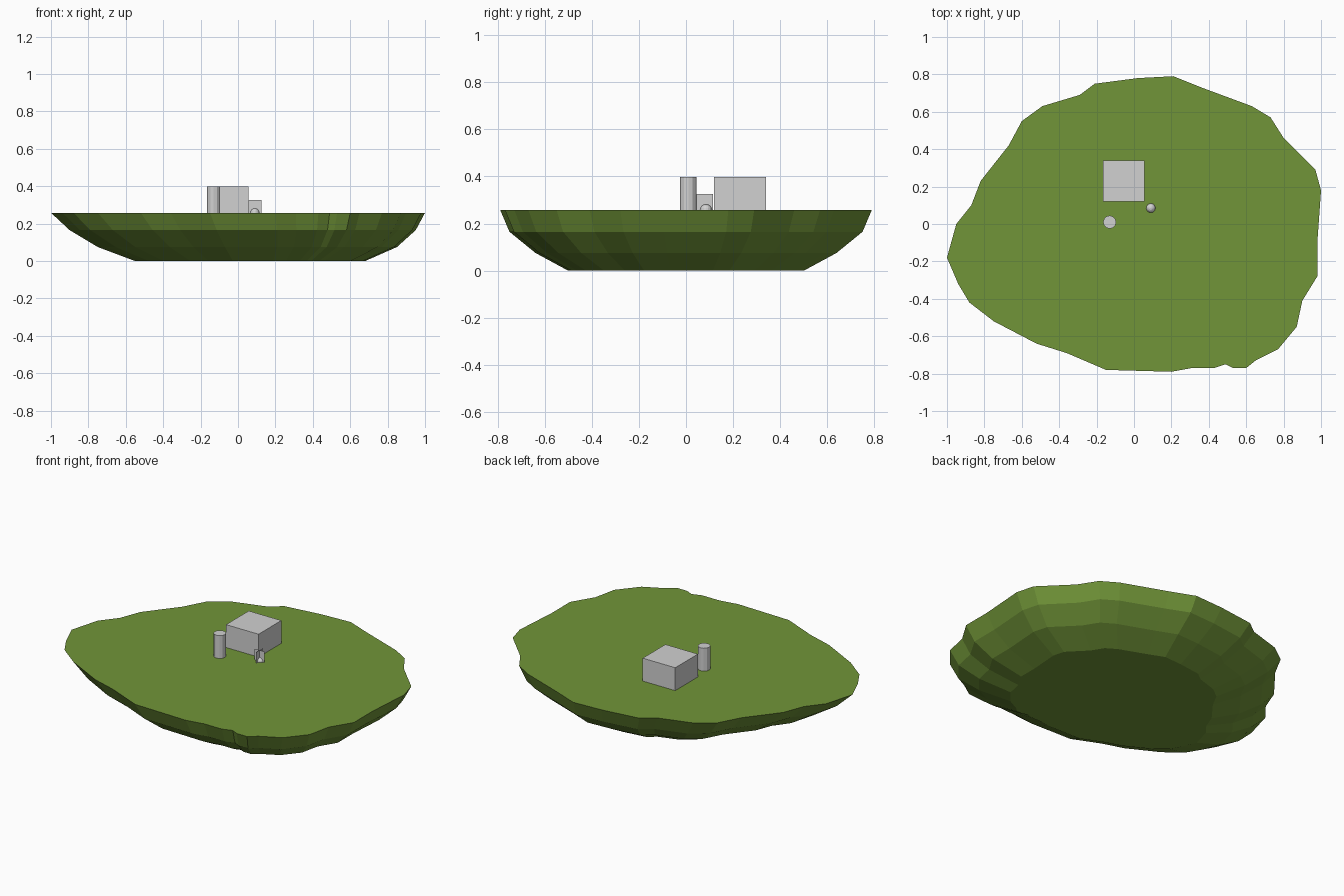
import bpy, bmesh, math

if "Cube" in bpy.data.objects:
    bpy.data.objects.remove(bpy.data.objects["Cube"])


def material(name, rgb):
    m = bpy.data.materials.new(name)
    m.diffuse_color = (*rgb, 1)
    m.use_nodes = True
    m.node_tree.nodes["Principled BSDF"].inputs["Base Color"].default_value = m.diffuse_color
    return m


GREEN = material("grass green", (0.165, 0.30, 0.040))
GREY = material("light grey", (0.64, 0.64, 0.64))
TOP = 0.258


def finish(bm, name, mat):
    me = bpy.data.meshes.new(name)
    bm.to_mesh(me)
    bm.free()
    me.materials.append(mat)
    ob = bpy.data.objects.new(name, me)
    bpy.context.collection.objects.link(ob)
    return ob


# Island: one irregular rim outline, shrunk towards a flat base
rim = [(1.0, .18), (.97, .29), (.80, .46), (.73, .57), (.63, .63), (.36, .73),
       (.21, .79), (.02, .78), (-.21, .75), (-.29, .69), (-.49, .63), (-.60, .55),
       (-.67, .42), (-.82, .23), (-.87, .10), (-.95, 0), (-1.0, -.18), (-.94, -.32),
       (-.88, -.42), (-.75, -.52), (-.52, -.64), (-.36, -.69), (-.15, -.78),
       (.20, -.79), (.31, -.77), (.43, -.77), (.49, -.75), (.53, -.77), (.60, -.77),
       (.65, -.73), (.77, -.67), (.87, -.55), (.90, -.41), (.98, -.28), (.98, -.10)]
# height, x scale, x shift, y scale
levels = [(0, .615, .065, .635), (.075, .80, .05, .81), (.165, .925, .025, .95), (TOP, 1, 0, 1)]
bm = bmesh.new()
rings = [[bm.verts.new((x * sx + dx, y * sy, z)) for x, y in rim] for z, sx, dx, sy in levels]
n = len(rim)
for lo, hi in zip(rings, rings[1:]):
    for i in range(n):
        j = (i + 1) % n
        bm.faces.new((lo[i], lo[j], hi[j], hi[i]))
bm.faces.new(rings[-1])
bm.faces.new(rings[0][::-1])
finish(bm, "island", GREEN)

# House block
bm = bmesh.new()
bmesh.ops.create_cube(bm, size=1)
bmesh.ops.scale(bm, vec=(.22, .22, .14), verts=bm.verts)
bmesh.ops.translate(bm, vec=(-.055, .23, TOP + .07), verts=bm.verts)
finish(bm, "house_block", GREY)

# Post
bm = bmesh.new()
bmesh.ops.create_cone(bm, cap_ends=True, segments=12, radius1=.035, radius2=.035, depth=.14)
bmesh.ops.translate(bm, vec=(-.13, .01, TOP + .07), verts=bm.verts)
finish(bm, "post", GREY)

# Rock, half buried
bm = bmesh.new()
bmesh.ops.create_uvsphere(bm, u_segments=16, v_segments=8, radius=.025)
bmesh.ops.translate(bm, vec=(.09, .085, TOP - .001), verts=bm.verts)
finish(bm, "rock", GREY)

# Plant: two crossed upright cards
bm = bmesh.new()
for ux, uy in ((.035, 0), (0, .035)):
    bm.faces.new([bm.verts.new((.09 + s * ux, .08 + s * uy, z))
                  for s, z in ((-1, TOP), (1, TOP), (1, .325), (-1, .325))])
finish(bm, "plant_cards", GREY)
